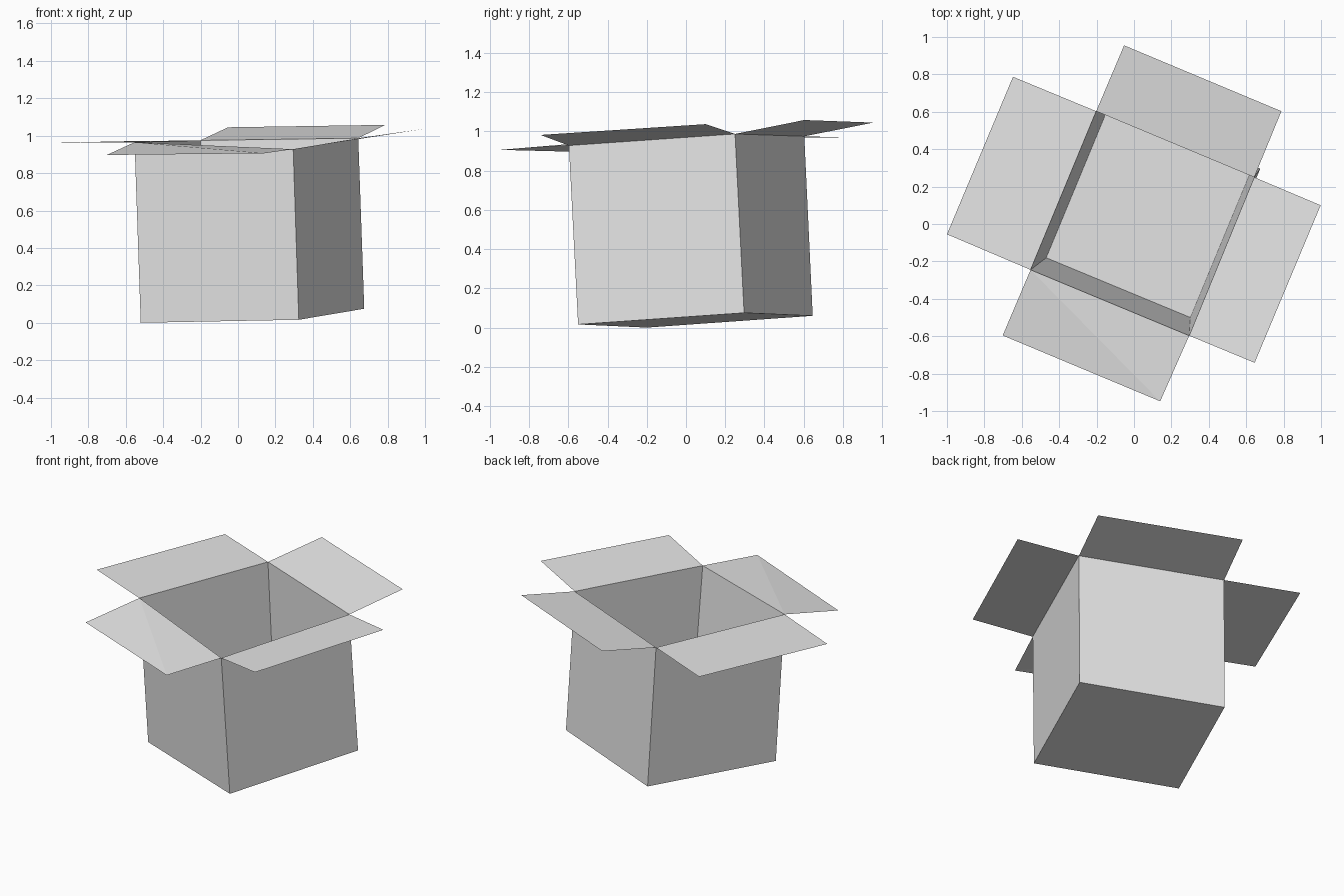
import bpy
import bmesh
from mathutils import Vector

if "Cube" in bpy.data.objects:
    bpy.data.objects.remove(bpy.data.objects["Cube"], do_unlink=True)

card = bpy.data.materials.new("card_grey")
GREY = (0.8, 0.8, 0.8, 1)
card.diffuse_color = GREY
card.use_nodes = True
card.node_tree.nodes["Principled BSDF"].inputs["Base Color"].default_value = GREY

# Corners of the tilted box, in order: left front, right front, right back, left back
rim = [Vector(p) for p in ((-0.553, -0.245, 0.965), (0.295, -0.597, 0.928),
                           (0.643, 0.25, 0.987), (-0.202, 0.603, 0.975))]
base = [Vector(p) for p in ((-0.52, -0.2, 0.0), (0.325, -0.55, 0.016),
                            (0.675, 0.296, 0.075), (-0.17, 0.646, 0.06))]
THICK = 0.04


def make_part(name, faces):
    """Build a flat-shaded part from faces given as corner points."""
    bm = bmesh.new()
    for face in faces:
        bm.faces.new([bm.verts.new(p) for p in face])
    bmesh.ops.remove_doubles(bm, verts=bm.verts, dist=0.0001)
    mesh = bpy.data.meshes.new(name)
    bm.to_mesh(mesh)
    bm.free()
    mesh.materials.append(card)
    obj = bpy.data.objects.new(name, mesh)
    bpy.context.collection.objects.link(obj)


def walls(low, high):
    return [(low[i], low[(i + 1) % 4], high[(i + 1) % 4], high[i]) for i in range(4)]


# Inner floor: inset from the base along the box axes and raised by the thickness
u = (base[1] - base[0]).normalized()
v = (base[3] - base[0]).normalized()
w = u.cross(v)
signs = ((1, 1), (-1, 1), (-1, -1), (1, -1))
floor = [b + (u * su + v * sv + w) * THICK for b, (su, sv) in zip(base, signs)]

# Outer shell with bottom, and lining that tapers up to the same thin rim
make_part("box_shell", walls(base, rim) + [base[::-1]])
make_part("box_lining", [f[::-1] for f in walls(floor, rim)] + [floor])

# Open flaps: rim edge start, and the two outer corners beside its start and end
flaps = {
    "front_flap": (0, (-0.702, -0.596, 0.897), (0.14, -0.948, 0.906)),
    "right_flap": (1, (0.645, -0.742, 0.982), (0.998, 0.1, 1.037)),
    "back_flap": (2, (0.788, 0.603, 1.058), (-0.053, 0.955, 1.045)),
    "left_flap": (3, (-0.647, 0.787, 0.97), (-1.0, -0.055, 0.961)),
}
for name, (i, p, q) in flaps.items():
    a, b = rim[i], rim[(i + 1) % 4]
    p, q = Vector(p), Vector(q)
    if name == "front_flap":  # slightly creased along its diagonal
        make_part(name, [(a, p, q), (a, q, b)])
    else:
        make_part(name, [(a, p, q, b)])
